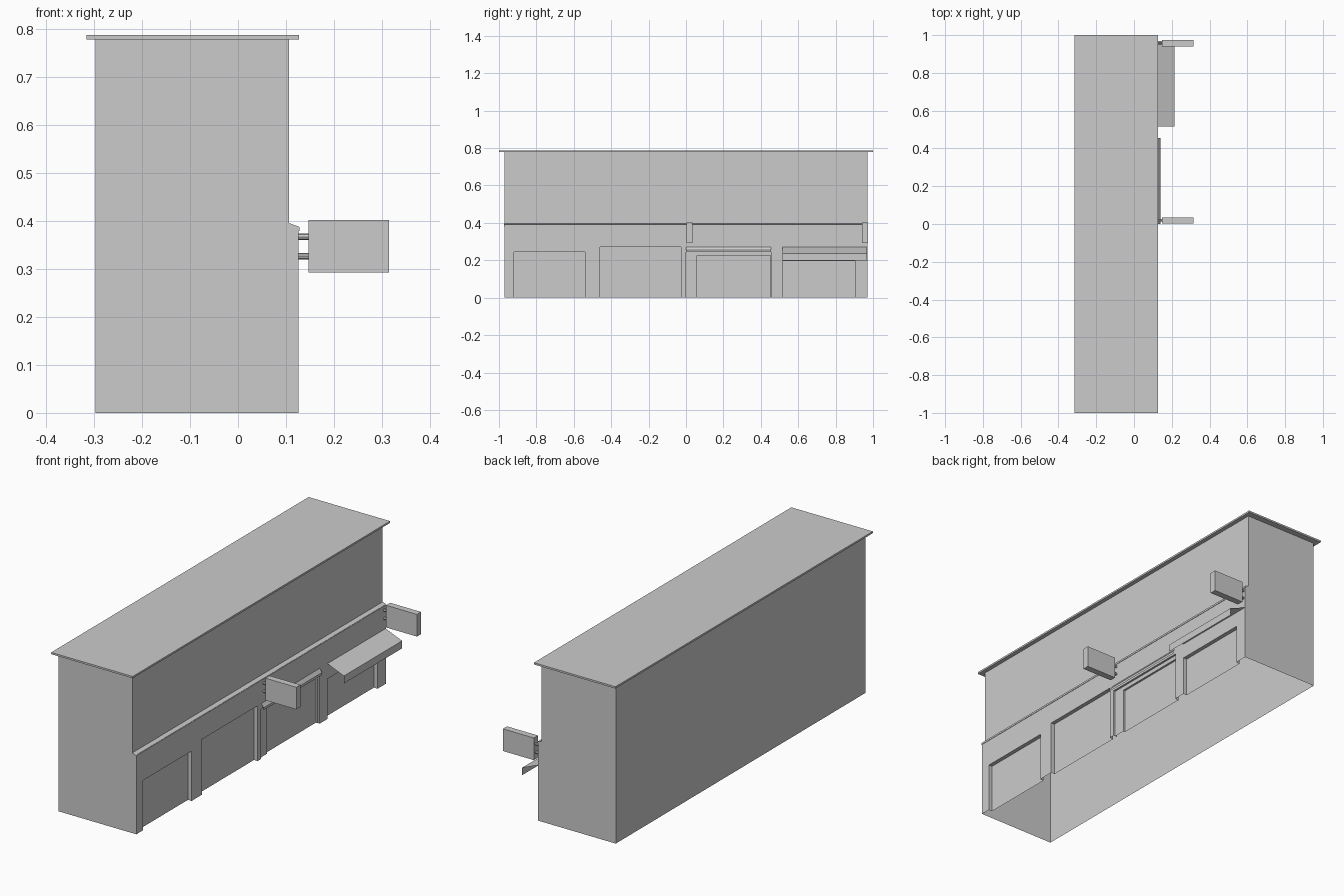
import bpy, math

if "Cube" in bpy.data.objects:
    bpy.data.objects.remove(bpy.data.objects["Cube"])

XB, XU, XF = -0.297, 0.106, 0.126   # back wall, upper wall, shopfront planes
Y, TOP = 0.97, 0.779


def mesh(name, verts, faces):
    me = bpy.data.meshes.new(name)
    me.from_pydata(verts, [], faces)
    me.update()
    ob = bpy.data.objects.new(name, me)
    bpy.context.collection.objects.link(ob)
    return ob


def box(name, x0, x1, y0, y1, z0, z1):
    bpy.ops.mesh.primitive_cube_add(size=1, location=((x0+x1)/2, (y0+y1)/2, (z0+z1)/2))
    ob = bpy.context.object
    ob.name = name
    ob.scale = (x1-x0, y1-y0, z1-z0)
    return ob


def strip(name, prof, y0, y1, ends=False, skip=(), closed=False):
    """Sweep an x-z profile along y, optionally with end caps."""
    n = len(prof)
    verts = [(x, y0, z) for x, z in prof] + [(x, y1, z) for x, z in prof]
    faces = [(i, n+i, n+(i+1) % n, (i+1) % n)
             for i in range(n if closed else n-1) if i not in skip]
    if ends:
        faces += [tuple(range(n)), tuple(range(2*n-1, n-1, -1))]
    return mesh(name, verts, faces)


def pierced_front(name, x, back, y0, y1, z1, openings):
    """Wall sheet with floor-level openings and their jambs and soffits."""
    out = [(y0, z1), (y0, 0)]
    reveals = []
    for a, b, h in openings:
        k = len(out)
        out += [(a, 0), (a, h), (b, h), (b, 0)]
        reveals += [k, k+1, k+2]
    out += [(y1, 0), (y1, z1)]
    n = len(out)
    verts = [(x, y, z) for y, z in out] + [(back, y, z) for y, z in out]
    faces = [tuple(range(n))] + [(i+1, i, n+i, n+i+1) for i in reveals]
    return mesh(name, verts, faces)


def panel(name, x, y0, y1, z1):
    return mesh(name, [(x, y0, 0), (x, y1, 0), (x, y1, z1), (x, y0, z1)], [(0, 1, 2, 3)])


# Building shell, open underneath and behind the shopfronts
strip("building_shell",
      [(XB, 0), (XB, TOP), (XU, TOP), (XU, 0.395), (XF, 0.388), (XF, 0)],
      -Y, Y, ends=True, skip=(4, 5), closed=True)

# Flat roof slab
box("roof_slab", -0.316, 0.127, -1, 1, TOP, 0.788)

# Moulding over the shopfronts
strip("ledge", [(XU, 0.396), (0.128, 0.388), (0.128, 0.379), (XF, 0.379)],
      -0.973, 0.973, ends=True)

# Shopfront wall with recessed bays
bays = [(-0.92, -0.54, 0.245), (-0.46, -0.027, 0.272),
        (0.0, 0.455, 0.245), (0.515, 0.905, 0.197)]
pierced_front("shopfront_wall", XF, XU, -Y, Y, 0.39, bays)
for i in (0, 1, 3):
    panel("bay_panel_%d" % (i+1), XU, *bays[i])

# Third bay has a stepped inner frame
inner = (0.06, 0.453, 0.225)
pierced_front("inner_frame", 0.116, XU, 0.0, 0.455, 0.245, [inner])
panel("bay_panel_3", XU, *inner)

# Fabric awnings: one folded, one open with a valance
strip("folded_awning", [(XF, 0.272), (0.139, 0.255), (0.139, 0.243)], 0.0, 0.455)
strip("open_awning", [(XF, 0.272), (0.215, 0.235), (0.215, 0.198)], 0.515, 0.968)

# Hanging sign boxes on round brackets
for i, y in enumerate((0.019, 0.957)):
    box("sign_%d" % (i+1), 0.147, 0.315, y-0.016, y+0.016, 0.293, 0.402)
    for j, z in enumerate((0.327, 0.367)):
        bpy.ops.mesh.primitive_cylinder_add(vertices=8, radius=0.0067, depth=0.024,
                                            location=(0.136, y, z),
                                            rotation=(0, math.pi/2, 0))
        bpy.context.object.name = "sign_bracket_%d_%d" % (i+1, j+1)
